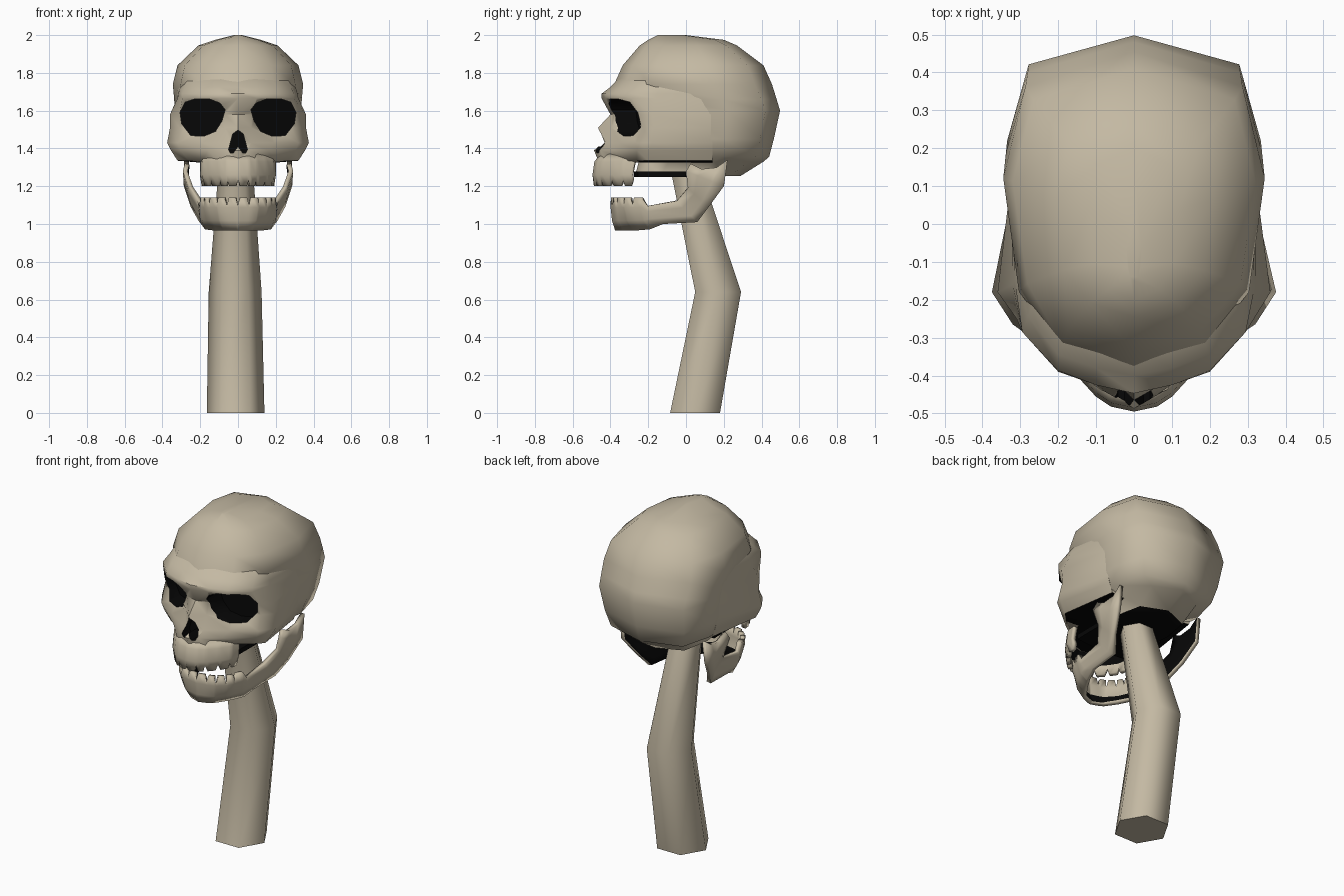
import bpy, bmesh, math
from mathutils import Vector

if "Cube" in bpy.data.objects:
    bpy.data.objects.remove(bpy.data.objects["Cube"])


def material(name, rgb):
    m = bpy.data.materials.new(name)
    m.diffuse_color = (*rgb, 1)
    m.use_nodes = True
    m.node_tree.nodes["Principled BSDF"].inputs["Base Color"].default_value = m.diffuse_color
    return m


MATS = [material("bone", (0.55, 0.485, 0.365)), material("hollow_black", (0.002, 0.002, 0.002))]


def make(name, verts, faces, angle=60, recalc=True, dark_below=None, index=0):
    me = bpy.data.meshes.new(name)
    me.from_pydata(verts, [], faces)
    for m in MATS:
        me.materials.append(m)
    bm = bmesh.new()
    bm.from_mesh(me)
    if recalc:
        bmesh.ops.recalc_face_normals(bm, faces=bm.faces)
    bm.normal_update()
    for f in bm.faces:
        f.material_index = index
        if dark_below is not None and f.normal.z < dark_below:
            f.material_index = 1
    bm.to_mesh(me)
    bm.free()
    ob = bpy.data.objects.new(name, me)
    bpy.context.collection.objects.link(ob)
    smooth(ob, angle)
    return ob


def smooth(ob, angle):
    bpy.ops.object.select_all(action='DESELECT')
    ob.select_set(True)
    bpy.context.view_layer.objects.active = ob
    bpy.ops.object.shade_smooth_by_angle(angle=math.radians(angle))


def loft(name, rings, **kw):
    """Closed skin through rings of equal point count."""
    n = len(rings[0])
    verts = [p for r in rings for p in r]
    faces = [(i * n + j, i * n + (j + 1) % n, (i + 1) * n + (j + 1) % n, (i + 1) * n + j)
             for i in range(len(rings) - 1) for j in range(n)]
    faces += [tuple(range(n)), tuple(range(len(verts) - n, len(verts)))]
    return make(name, verts, faces, **kw)


def mirrored(half, z):
    """Full ring from a half outline running front to back."""
    other = [(-x, y) for x, y in reversed(half) if x > 0]
    return [(x, y, z) for x, y in half + other]


def strip(name, half, thickness, bone_rows):
    """Mirrored shell from columns (top to bottom); inside black except the tooth rows."""
    cols = [[(-x, y, z) for x, y, z in c] for c in reversed(half[1:])] + half
    n = len(cols[0])
    verts = [p for c in cols for p in c]
    faces = [(c * n + r, c * n + r + 1, (c + 1) * n + r + 1, (c + 1) * n + r)
             for c in range(len(cols) - 1) for r in range(n - 1)]
    ob = make(name, verts, faces, angle=50, recalc=False)
    count = len(faces)
    s = ob.modifiers.new("shell", 'SOLIDIFY')
    s.thickness, s.offset, s.material_offset = thickness, -1, 1
    bpy.ops.object.modifier_apply(modifier=s.name)
    for p in ob.data.polygons:
        if p.material_index == 1 and bone_rows(p.center):
            p.material_index = 0
    return ob


def sample(pts, s):
    i = min(int(s), len(pts) - 2)
    return Vector(pts[i]).lerp(Vector(pts[i + 1]), s - i)


def tooth_steps(count, span):
    """Parameters along an arch, each flagged True where a notch falls."""
    for k in range(count):
        for d, notch in ((0, True), (0.2, False), (0.8, False)):
            yield (k + d) * span / count, notch


# neck: bent six-sided post
neck = []
for z, cx, cy, r in ((0, -.0125, .048, .1525), (.64, -.015, .17, .14), (1.28, -.012, 0, .092)):
    neck.append([(cx + r * math.cos(a * math.pi / 3), cy + r * math.sin(a * math.pi / 3), z) for a in range(6)])
loft("neck_post", neck, angle=70)

# cranium: level, front y, back y, half width
rings = []
for z, f, b, w in ((2.0, -.15, 0, .02), (1.975, -.2, .2, .12), (1.945, -.245, .27, .21),
                   (1.84, -.335, .41, .32), (1.74, -.38, .455, .345), (1.66, -.25, .48, .338),
                   (1.60, -.2, .498, .335), (1.45, -.2, .465, .315), (1.355, -.2, .44, .285),
                   (1.33, -.25, .41, .19), (1.255, -.27, .29, .18)):
    d = b - f
    rings.append(mirrored([(0, f), (.55 * w, f + .07 * d), (.88 * w, f + .24 * d),
                           (w, f + .6 * d), (.83 * w, f + .89 * d), (0, b)], z))
loft("cranium", rings, dark_below=-.99)

# open black base showing behind the upper jaw
base = [(0, -.275), (.184, -.255), (.186, 0), (0, .01)]
loft("skull_base", [mirrored(base, 1.278), mirrored(base, 1.25)], index=1)

# face: centre y, then outline points out to the temple
levels = (
    (1.80, -.33, (.08, -.31), (.17, -.28), (.25, -.18), (.28, -.10), (.30, .10)),
    (1.725, -.40, (.10, -.38), (.20, -.345), (.28, -.245), (.305, -.15), (.325, .12)),
    (1.69, -.447, (.10, -.425), (.20, -.387), (.295, -.285), (.315, -.15), (.325, .14)),
    (1.665, -.447, (.10, -.425), (.20, -.39), (.295, -.285), (.32, -.16), (.322, .14)),
    (1.58, -.40, (.07, -.38), (.19, -.32), (.31, -.25), (.36, -.18), (.318, .14)),
    (1.51, -.465, (.07, -.395), (.18, -.29), (.31, -.228), (.36, -.17), (.31, .14)),
    (1.43, -.44, (.07, -.425), (.19, -.35), (.32, -.265), (.375, -.18), (.30, .14)),
    (1.39, -.487, (.06, -.452), (.16, -.38), (.305, -.26), (.355, -.19), (.29, .14)),
    (1.335, -.465, (.10, -.43), (.185, -.31), (.26, -.26), (.32, -.2), (.27, .14)),
    (1.325, -.44, (.09, -.41), (.17, -.30), (.19, -.24), (.20, -.15), (.18, .14)),
)
face = loft("face", [mirrored([(0, c)] + list(p), z) for z, c, *p in levels], dark_below=-.99)


# eye sockets and nose opening, cut into the face
def cut(outline, depth):
    n = len(outline)
    front = [(x, -.6, z) for x, z in outline]
    back = [(x, depth(x), z) for x, z in outline]
    faces = [tuple(range(n)), tuple(range(n, 2 * n))]
    faces += [(i, (i + 1) % n, n + (i + 1) % n, n + i) for i in range(n)]
    cutter = make("socket_cutter", front + back, faces, index=1)
    cutter.hide_render = True
    bpy.context.view_layer.objects.active = face
    m = face.modifiers.new("socket", 'BOOLEAN')
    m.operation, m.solver, m.object = 'DIFFERENCE', 'EXACT', cutter
    bpy.ops.object.modifier_apply(modifier=m.name)
    bpy.data.objects.remove(cutter)


eye = [(.068, 1.605), (.095, 1.64), (.15, 1.661), (.23, 1.661), (.28, 1.645), (.307, 1.59),
       (.298, 1.53), (.25, 1.468), (.18, 1.465), (.12, 1.49), (.085, 1.545)]
for side in (1, -1):
    cut([(side * x, z) for x, z in eye], lambda x: -.265 + (abs(x) - .07) * .42)
nose = [(.028, 1.477), (.05, 1.395), (.042, 1.376), (.025, 1.376)]
cut([(0, 1.497)] + nose + [(0, 1.41)] + [(-x, z) for x, z in reversed(nose)], lambda x: -.385)
smooth(face, 50)

# upper jaw with teeth
arch = [(0, -.485), (.06, -.472), (.10, -.445), (.15, -.39), (.19, -.33), (.20, -.27)]
columns = []
for s, notch in list(tooth_steps(5, 5)) + [(5, True)]:
    x, y = sample(arch, s)
    columns.append([(x * .94, y + .03, 1.37), (x, y, 1.33), (x * 1.01, y - .01, 1.26),
                    (x * .97, y - .005, 1.235 if notch else 1.2)])
strip("upper_jaw", columns, .025, lambda c: c.z < 1.27)

# lower jaw: top and bottom edge stations from chin to hinge
top = [(0, -.40, 1.14), (.10, -.38, 1.14), (.17, -.32, 1.14), (.20, -.235, 1.14), (.205, -.205, 1.095),
       (.215, -.05, 1.12), (.262, .01, 1.19), (.292, 0, 1.28), (.282, .025, 1.32)]
bottom = [(0, -.375, .965), (.07, -.35, .965), (.125, -.27, .965), (.175, -.19, .972), (.196, -.12, 1.0),
          (.205, .06, 1.01), (.25, .12, 1.09), (.287, .2, 1.2), (.285, .22, 1.34)]
columns = []
for s, notch in list(tooth_steps(5, 3)) + [(k, False) for k in range(3, 9)]:
    a, b = sample(top, s), sample(bottom, s)
    col = []
    for t in (.25 if notch else 0, .3, .7, 1):
        p = a.lerp(b, t ** 3 if s <= 4 else t)
        p.z = a.z + (b.z - a.z) * t
        if s == 8 and 0 < t < 1:
            p.z -= .035
        col.append(tuple(p))
    columns.append(col)
strip("lower_jaw", columns, .025, lambda c: c.z > 1.05 and c.y < -.15)
